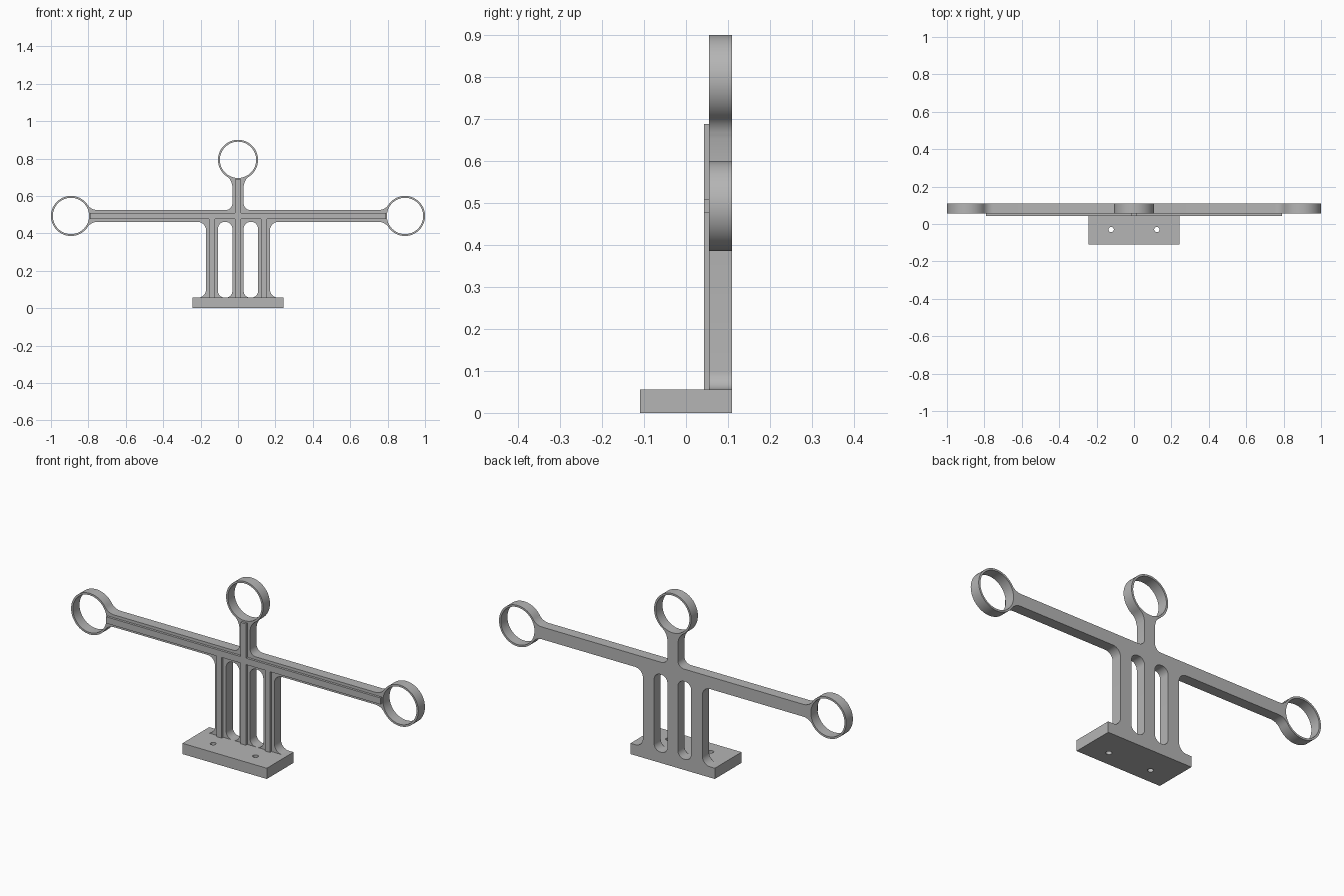
import bpy
import bmesh
from math import pi, sin, cos, atan2, sqrt, tan
from mathutils import Vector

cube = bpy.data.objects.get("Cube")
if cube:
    bpy.data.objects.remove(cube, do_unlink=True)

grey = bpy.data.materials.new("plain grey")
grey.use_nodes = True
grey.diffuse_color = (0.46, 0.46, 0.46, 1)
grey.node_tree.nodes["Principled BSDF"].inputs["Base Color"].default_value = grey.diffuse_color

# Main sizes
RING, BORE, HALF, FLARE = 0.107, 0.097, 0.032, 0.06
ARM_Z, ARM_X, TOP_Z = 0.493, 0.893, 0.793
BASE_H, BACK, FRONT, RIB_FRONT = 0.056, 0.11, 0.055, 0.043
LEG_X, STEP = 0.139, 0.03


def arc(cx, cy, r, a0, a1, n):
    return [(cx + r * cos(a0 + (a1 - a0) * i / n), cy + r * sin(a0 + (a1 - a0) * i / n))
            for i in range(n + 1)]


def circle(cx, cy, r, n=64):
    return arc(cx, cy, r, 0, 2 * pi, n)[:-1]


def fillet(points, n=10):
    """Round each (x, y, radius) corner of a closed polygon."""
    out = []
    for i, (x, y, r) in enumerate(points):
        p = Vector((x, y))
        if r == 0:
            out.append((x, y))
            continue
        a = (Vector(points[i - 1][:2]) - p).normalized()
        b = (Vector(points[(i + 1) % len(points)][:2]) - p).normalized()
        half = a.angle(b) / 2
        c = p + (a + b).normalized() * r / sin(half)
        start, end = p + a * r / tan(half) - c, p + b * r / tan(half) - c
        a0 = atan2(start.y, start.x)
        turn = (atan2(end.y, end.x) - a0 + pi) % (2 * pi) - pi
        out += arc(c.x, c.y, r, a0, a0 + turn, n)
    return out


def box(x0, x1, y0, y1, r=0):
    return fillet([(x0, y0, r), (x1, y0, r), (x1, y1, r), (x0, y1, r)])


def plate(name, loops, low, high, upright=True):
    """Extrude an outline with holes; upright plates lie in the xz plane."""
    curve = bpy.data.curves.new(name, "CURVE")
    curve.dimensions = "2D"
    curve.fill_mode = "BOTH"
    curve.extrude = (high - low) / 2
    for loop in loops:
        spline = curve.splines.new("POLY")
        spline.points.add(len(loop) - 1)
        for point, (x, y) in zip(spline.points, loop):
            point.co = (x, y, 0, 1)
        spline.use_cyclic_u = True
    obj = bpy.data.objects.new(name, curve)
    bpy.context.collection.objects.link(obj)
    mid = (low + high) / 2
    obj.location = (0, mid, 0) if upright else (0, 0, mid)
    obj.rotation_euler.x = pi / 2 if upright else 0
    bpy.ops.object.select_all(action="DESELECT")
    obj.select_set(True)
    bpy.context.view_layer.objects.active = obj
    bpy.ops.object.convert(target="MESH")
    obj = bpy.context.object
    bm = bmesh.new()
    bm.from_mesh(obj.data)
    bmesh.ops.remove_doubles(bm, verts=bm.verts, dist=0.00005)
    bmesh.ops.recalc_face_normals(bm, faces=bm.faces)
    bm.to_mesh(obj.data)
    bm.free()
    obj.data.materials.clear()
    obj.data.materials.append(grey)
    bpy.ops.object.shade_smooth_by_angle(angle=pi / 6)
    return obj


def ring_end():
    """Flared neck and ring outline, with the arm arriving from -x."""
    d = sqrt((RING + FLARE) ** 2 - (HALF + FLARE) ** 2)
    a = atan2(HALF + FLARE, d)
    neck = arc(-d, -HALF - FLARE, FLARE, pi / 2, a, 8)
    ring = arc(0, 0, RING, a - pi, pi - a, 56)
    return neck[:-1] + ring + [(x, -y) for x, y in reversed(neck[:-1])]


# Frame outline: foot, leg, arm, side ring and stem, mirrored around the top ring
leg_side = LEG_X + HALF
right = [(0.216, 0.04, 0), (0.216, BASE_H, 0), (leg_side, BASE_H, 0.044),
         (leg_side, ARM_Z - HALF, 0.044)]
right += [(ARM_X + u, ARM_Z + v, 0) for u, v in ring_end()]
right += [(STEP, ARM_Z + HALF, 0.035)]
d_top = [(-v * STEP / HALF if abs(v) <= HALF and u < -RING else -v, TOP_Z + u, 0)
         for u, v in ring_end()]
left = [(-x, z, r) for x, z, r in reversed(right)]
holes = [circle(-ARM_X, ARM_Z, BORE), circle(ARM_X, ARM_Z, BORE), circle(0, TOP_Z, BORE)]
for s in (-1, 1):
    edges = sorted((s * STEP, s * (LEG_X - HALF)))
    holes.append(box(*edges, BASE_H, ARM_Z - HALF, 0.036))
plate("ring_frame", [fillet(right + d_top + left)] + holes, FRONT, BACK)

# Raised rib along the arms, stem and legs as one outline
w, h = 0.015, 0.017
half_rib = [(w, BASE_H), (w, ARM_Z - h), (LEG_X - w, ARM_Z - h), (LEG_X - w, BASE_H),
            (LEG_X + w, BASE_H), (LEG_X + w, ARM_Z - h), (0.79, ARM_Z - h),
            (0.79, ARM_Z + h), (w, ARM_Z + h), (w, 0.688)]
plate("front_rib", [half_rib + [(-x, z) for x, z in reversed(half_rib)]], RIB_FRONT, FRONT)

# Mounting base with two screw holes
screws = [circle(s * 0.122, -0.03, 0.014, 32) for s in (-1, 1)]
plate("mounting_base", [box(-0.243, 0.243, -BACK, BACK)] + screws, 0, BASE_H, upright=False)
